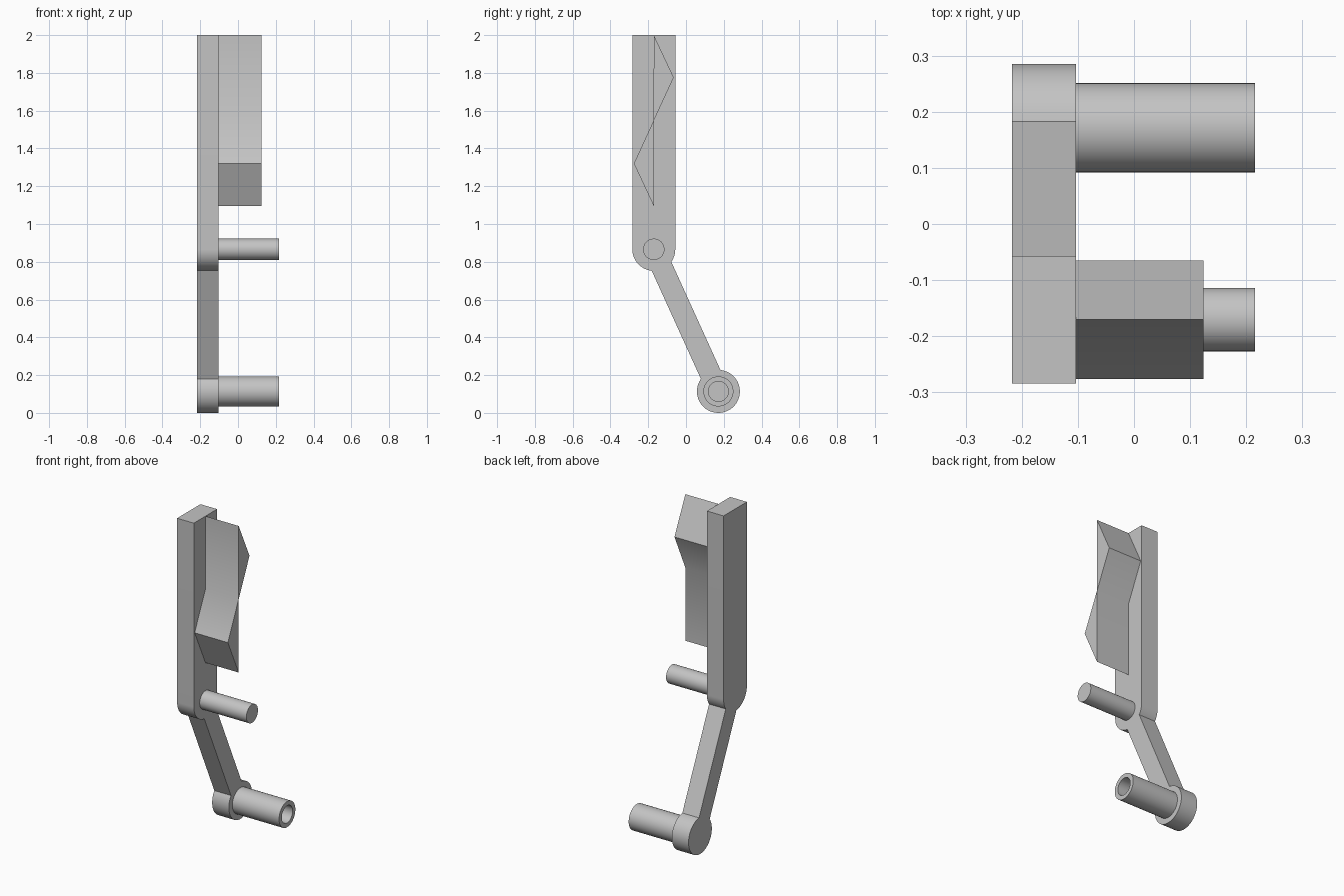
import bpy, bmesh
from math import cos, sin, asin, atan2, radians, pi

cube = bpy.data.objects.get("Cube")
if cube:
    bpy.data.objects.remove(cube, do_unlink=True)

grey = bpy.data.materials.new("plain grey")
grey.use_nodes = True
colour = (0.55, 0.55, 0.55, 1)
grey.diffuse_color = colour
grey.node_tree.nodes["Principled BSDF"].inputs["Base Color"].default_value = colour

# Main dimensions: plate faces, pin tips, joint centres in (y, z)
OUTER, INNER, TIP = -0.217, -0.103, 0.216
RADIUS, HALF_ARM = 0.1137, 0.057
elbow = (-0.1705, 0.866)
foot = (0.1715, RADIUS)


def arc(centre, radius, start, end, steps):
    """Points on an arc in the y-z plane, ends included."""
    angles = [start + (end - start) * i / steps for i in range(steps + 1)]
    return [(centre[0] + radius * cos(a), centre[1] + radius * sin(a)) for a in angles]


def circle(centre, radius, steps=48):
    return arc(centre, radius, 0, 2 * pi, steps)[:-1]


def finish(name, bm):
    bmesh.ops.recalc_face_normals(bm, faces=bm.faces)
    mesh = bpy.data.meshes.new(name)
    bm.to_mesh(mesh)
    bm.free()
    mesh.materials.append(grey)
    obj = bpy.data.objects.new(name, mesh)
    bpy.context.collection.objects.link(obj)
    bpy.ops.object.select_all(action='DESELECT')
    obj.select_set(True)
    bpy.context.view_layer.objects.active = obj
    bpy.ops.object.shade_smooth_by_angle(angle=radians(30))
    return obj


def prism(name, outline, x0, x1):
    """Extrude a y-z outline along x."""
    bm = bmesh.new()
    face = bm.faces.new([bm.verts.new((x0, y, z)) for y, z in outline])
    new = bmesh.ops.extrude_face_region(bm, geom=[face], use_keep_orig=True)["geom"]
    bmesh.ops.translate(bm, vec=(x1 - x0, 0, 0),
                        verts=[v for v in new if isinstance(v, bmesh.types.BMVert)])
    return finish(name, bm)


def socket(name, centre, outer, inner, x0, x1):
    """Hollow pin, open at x1 with the bore floor at x0."""
    bm = bmesh.new()
    rings = []
    for radius, x in ((outer, x0), (outer, x1), (inner, x1), (inner, x0 + 0.002)):
        rings.append([bm.verts.new((x, y, z)) for y, z in circle(centre, radius)])
    for a, b in zip(rings, rings[1:]):
        for i in range(len(a)):
            j = (i + 1) % len(a)
            bm.faces.new((a[i], a[j], b[j], b[i]))
    bm.faces.new(rings[0])
    bm.faces.new(rings[-1])
    return finish(name, bm)


# Bent plate: upright bar, slanted arm and round foot in one outline
lean = atan2(foot[1] - elbow[1], foot[0] - elbow[0])
spread = asin(HALF_ARM / RADIUS)
outline = [(elbow[0] - RADIUS, 2), (elbow[0] + RADIUS, 2)]
outline += arc(elbow, RADIUS, 0, lean + spread, 10)
outline += arc(foot, RADIUS, lean + pi - spread, lean - pi + spread, 44)
outline += arc(elbow, RADIUS, lean - spread, -pi, 22)
prism("bent_plate", outline, OUTER, INNER)

# Zigzag fin: two triangles meeting at a narrow neck
y, neck = elbow[0], 0.0006
fin = [(y, 2), (-0.065, 1.776), (y + neck, 1.548),
       (y, 1.095), (-0.276, 1.32), (y - neck, 1.548)]
prism("zigzag_fin", fin, INNER, 0.124)

# Solid pin at the elbow, hollow pin at the foot
prism("elbow_pin", circle(elbow, 0.0565), INNER, TIP)
socket("foot_socket", foot, 0.0795, 0.053, INNER, TIP)
